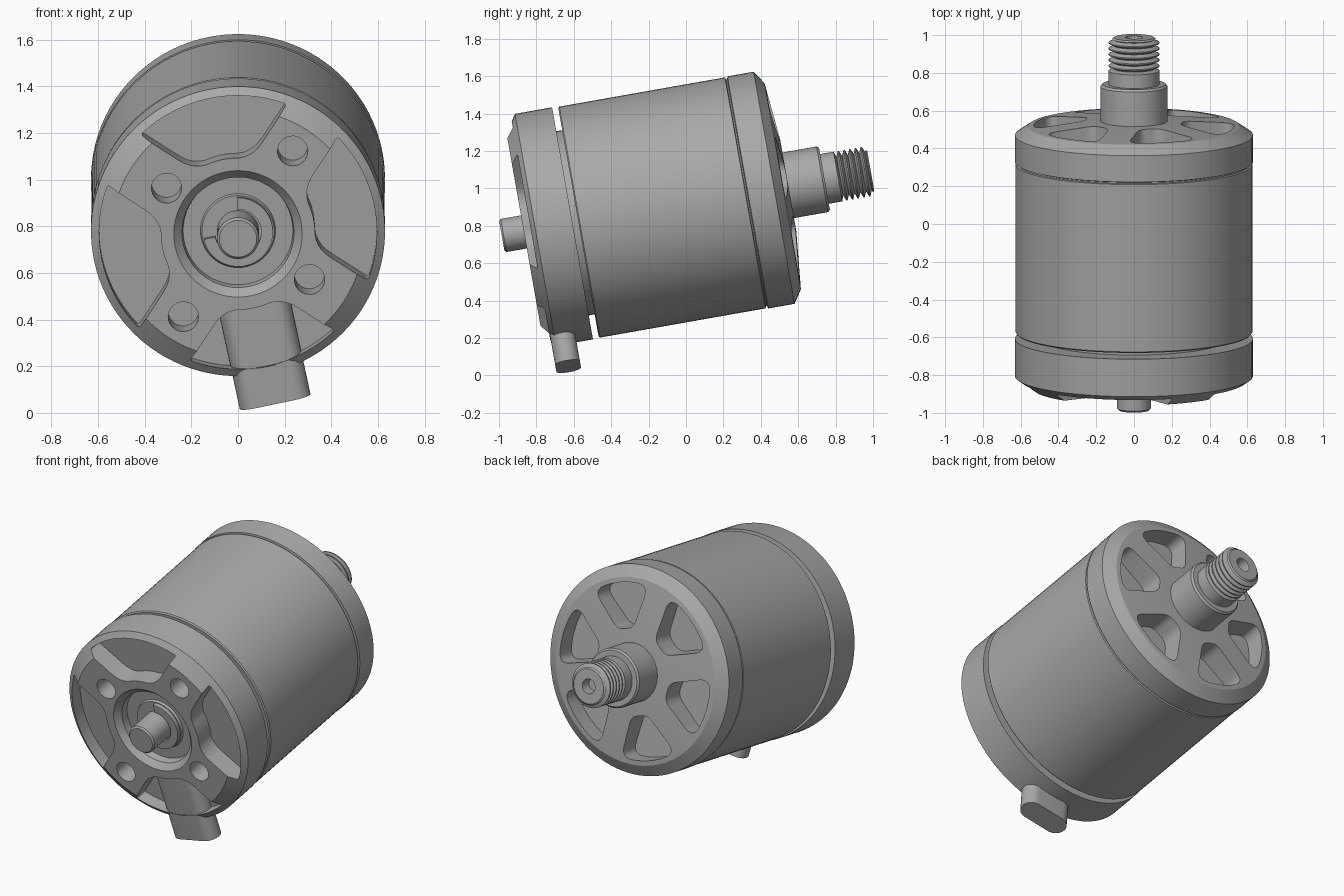
import bpy, bmesh
from math import sin, cos, asin, radians, pi
from mathutils import Matrix, Vector

if "Cube" in bpy.data.objects:
    bpy.data.objects.remove(bpy.data.objects["Cube"])

# Motor axis is local Z (towards the output shaft), the cable leaves along local +Y
FRAME = (Matrix.Translation((0, 0, 0.92)) @ Matrix.Rotation(radians(-80), 4, 'X')
         @ Matrix.Rotation(radians(-12), 4, 'Z'))

metal = bpy.data.materials.new("grey metal")
metal.use_nodes = True
GREY = (0.40, 0.40, 0.40, 1)
metal.diffuse_color = GREY
metal.node_tree.nodes["Principled BSDF"].inputs["Base Color"].default_value = GREY


def make(name, bm):
    bmesh.ops.remove_doubles(bm, verts=bm.verts, dist=1e-5)
    bmesh.ops.recalc_face_normals(bm, faces=bm.faces)
    mesh = bpy.data.meshes.new(name)
    bm.to_mesh(mesh)
    bm.free()
    mesh.materials.append(metal)
    obj = bpy.data.objects.new(name, mesh)
    bpy.context.collection.objects.link(obj)
    return obj


def lathe(name, profile, steps=96):
    """Revolve (radius, height) points about local Z."""
    bm = bmesh.new()
    verts = [bm.verts.new((r, 0, a)) for r, a in profile]
    edges = [bm.edges.new(pair) for pair in zip(verts, verts[1:])]
    bmesh.ops.spin(bm, geom=verts + edges, cent=(0, 0, 0), axis=(0, 0, 1),
                   angle=2 * pi, steps=steps)
    return make(name, bm)


def prism(name, outline, a0, a1, matrix=Matrix()):
    """Extrude a flat outline from height a0 to a1."""
    bm = bmesh.new()
    face = bm.faces.new([bm.verts.new((x, y, a0)) for x, y in outline])
    top = bmesh.ops.extrude_face_region(bm, geom=[face])["geom"]
    moved = [v for v in top if isinstance(v, bmesh.types.BMVert)]
    bmesh.ops.translate(bm, verts=moved, vec=(0, 0, a1 - a0))
    bm.transform(matrix)
    return make(name, bm)


def polar(r, angle):
    return Vector((r * cos(angle), r * sin(angle)))


def arc(r, start, end, n=8):
    return [polar(r, start + (end - start) * i / n) for i in range(n + 1)]


def corner(p, q, s, n=6):
    return [p * (1 - t) ** 2 + q * 2 * t * (1 - t) + s * t * t
            for t in (i / n for i in range(1, n))]


def wedge(r0, r1, sector, half_rib, f0, f1, direction):
    """Rounded opening between two straight ribs, r0 to r1."""
    def edge(r):
        return sector - asin(half_rib / r)

    inner, outer = edge(r0) - f0 / r0, edge(r1) - f1 / r1
    low, high = polar(r0 + f0, edge(r0 + f0)), polar(r1 - f1, edge(r1 - f1))
    half = (arc(r0, 0, inner)
            + corner(polar(r0, inner), polar(r0, edge(r0)), low) + [low, high]
            + corner(high, polar(r1, edge(r1)), polar(r1, outer))
            + arc(r1, outer, 0))
    mirrored = [Vector((p.x, -p.y)) for p in reversed(half[1:-1])]
    turn = Matrix.Rotation(direction, 2)
    return [turn @ p for p in half + mirrored]


def cut(obj, cutters):
    """Subtract the cutters, bake the result and remove them."""
    for c in cutters:
        mod = obj.modifiers.new("cut", 'BOOLEAN')
        mod.operation, mod.solver, mod.object = 'DIFFERENCE', 'EXACT', c
        c.hide_render = True
    deps = bpy.context.evaluated_depsgraph_get()
    baked = bpy.data.meshes.new_from_object(obj.evaluated_get(deps))
    obj.modifiers.clear()
    obj.data = baked
    for c in cutters:
        bpy.data.objects.remove(c)


parts = []

# Front mount: chamfered cap with bore, four pockets and four screw holes
mount = lathe("front_mount", [
    (0, -0.80), (0.235, -0.80), (0.24, -0.845), (0.275, -0.88), (0.54, -0.88),
    (0.63, -0.817), (0.63, -0.616), (0, -0.616)])
cutters = [prism("pocket_cutter",
                 wedge(0.33, 0.595, pi / 4, 0.13, 0.08, 0.015, k * pi / 2),
                 -1, -0.76) for k in range(4)]
for k in range(4):
    centre = polar(0.365 if k % 2 == 0 else 0.43, pi / 4 + k * pi / 2)
    ring = [centre + p for p in arc(0.065, 0, 2 * pi, 24)[:-1]]
    cutters.append(prism("screw_cutter", ring, -1, -0.74))
cut(mount, cutters)
parts.append(mount)

# Bearing, retaining clip and rear shaft stub inside the bore
parts.append(lathe("bearing", [(0, -0.815), (0.155, -0.815), (0.165, -0.79), (0, -0.79)], 48))
clip = arc(0.15, radians(-80), radians(180), 24) + arc(0.10, radians(180), radians(-80), 24)
parts.append(prism("retaining_clip", clip, -0.84, -0.80))
parts.append(lathe("shaft_stub", [(0, -1.0), (0.08, -1.0), (0.09, -0.99),
                                  (0.09, -0.78), (0, -0.78)], 48))

# Core seen in the gap, then the outer can
parts.append(lathe("stator_core", [(0, -0.63), (0.5, -0.63), (0.5, -0.57), (0, -0.57)]))
parts.append(lathe("outer_can", [(0, -0.584), (0.62, -0.584), (0.627, -0.577),
                                 (0.627, 0.322), (0.615, 0.325), (0.615, 0.34), (0, 0.34)]))

# Rear bell with six windows
bell = lathe("rear_bell", [(0, 0.33), (0.61, 0.33), (0.63, 0.336), (0.63, 0.478),
                           (0.56, 0.525), (0.25, 0.555), (0, 0.555)])
cut(bell, [prism("window_cutter",
                 wedge(0.26, 0.53, pi / 6, 0.08, 0.05, 0.07, k * pi / 3),
                 0.41, 0.7) for k in range(6)])
parts.append(bell)

# Output shaft: collar, neck, threaded end and centre hole
profile = [(0, 0.54), (0.178, 0.54), (0.178, 0.74), (0.168, 0.752),
           (0.135, 0.752), (0.135, 0.825), (0.105, 0.835)]
pitch = 0.031
for k in range(5):
    base = 0.835 + k * pitch
    profile += [(0.134, base + pitch * 0.4), (0.134, base + pitch * 0.6), (0.105, base + pitch)]
profile += [(0.115, 0.995), (0.105, 1.003), (0.045, 1.003), (0.04, 0.94), (0, 0.94)]
parts.append(lathe("threaded_shaft", profile, 64))

# Flat cable bundle with rounded sides, leaving through the rim
side = [p + Vector((0.088, 0)) for p in arc(0.067, -pi / 2, pi / 2, 16)]
stadium = side + [-p for p in side]
parts.append(prism("cable", stadium, 0.30, 0.765,
                   Matrix.Translation((0, 0, -0.772)) @ Matrix.Rotation(-pi / 2, 4, 'X')))

# Place everything and shade
bpy.ops.object.select_all(action='DESELECT')
for obj in parts:
    obj.matrix_world = FRAME
    obj.select_set(True)
bpy.context.view_layer.objects.active = parts[0]
bpy.ops.object.shade_smooth_by_angle(angle=radians(25))
